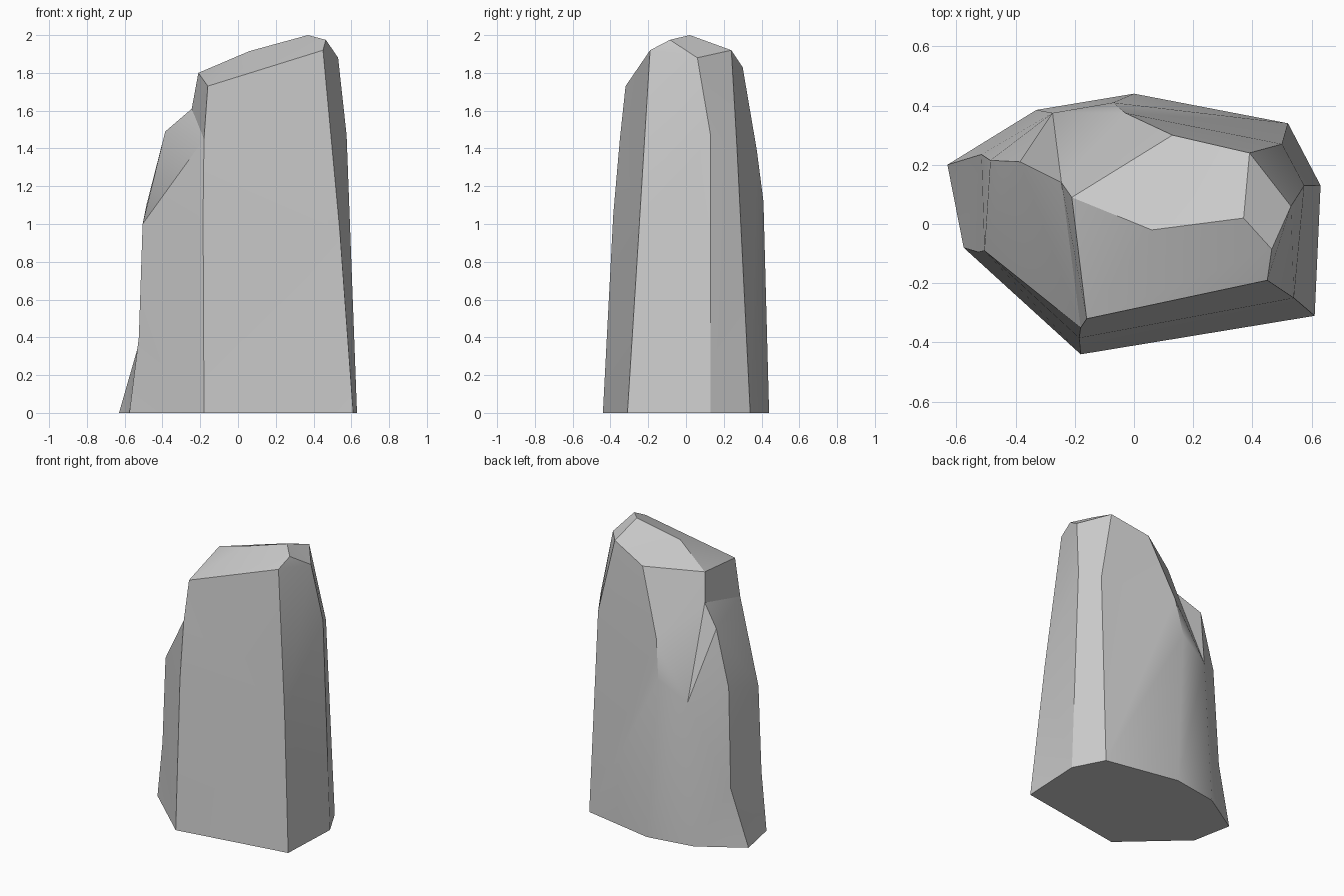
import bpy
import bmesh
import math

cube = bpy.data.objects.get("Cube")
if cube:
    bpy.data.objects.remove(cube, do_unlink=True)

# Plain grey stone
stone = bpy.data.materials.new("grey stone")
stone.use_nodes = True
stone.diffuse_color = (0.6, 0.6, 0.6, 1)
stone.node_tree.nodes["Principled BSDF"].inputs["Base Color"].default_value = stone.diffuse_color

bm = bmesh.new()


def ridge(*points):
    """Vertices running from the ground upward along one corner of the rock."""
    return [bm.verts.new(point) for point in points]


def add_face(*corners):
    """Fan of triangles around the first corner."""
    for second, third in zip(corners[1:], corners[2:]):
        bm.faces.new((corners[0], second, third))


def bridge(left, right):
    """Zip two neighbouring ridges together, always climbing the lower one."""
    i = j = 0
    while i < len(left) - 1 or j < len(right) - 1:
        climb_left = j == len(right) - 1 or (
            i < len(left) - 1 and left[i + 1].co.z <= right[j + 1].co.z)
        step = left[i + 1] if climb_left else right[j + 1]
        if step not in (left[i], right[j]):
            bm.faces.new((left[i], right[j], step))
        if climb_left:
            i += 1
        else:
            j += 1
        if left[i] is right[j]:
            break


# Ridges, counter-clockwise from the front corner
front = ridge((-.18, -.44, 0), (-.185, -.385, 1.05), (-.18, -.35, 1.45), (-.16, -.32, 1.73))
front_left = ridge((.61, -.31, 0), (.54, -.25, .95), (.45, -.19, 1.92))
left = ridge((.63, .13, 0), (.575, .13, 1.47), (.53, .06, 1.88))
back_left = ridge((.52, .34, 0), (.5, .27, 1.4), (.39, .24, 1.92))
back = ridge((0, .44, 0), (-.07, .41, 1.12), (-.03, .375, 1.39), (.13, .3, 1.83))
back_right = ridge((-.33, .385, 0), (-.275, .375, 1), (-.245, .14, 1.61), (-.21, .09, 1.8))
right = ridge((-.63, .2, 0), (-.515, .235, .4), (-.485, .215, 1.1), (-.385, .21, 1.49))
front_right = ridge((-.575, -.08, 0), (-.525, -.095, .4), (-.505, -.09, 1))
notch = back_right[2]

# Flanks
bridge(front, front_left)
bridge(front_left, left)
bridge(left, back_left)
bridge(back_left, back)
bridge(back, back_right)
bridge(back_right[:3], right + [notch])
bridge(right[:3], front_right)
bridge(front_right, front[:3])

# Shoulder ledge and the step rising from it
add_face(right[3], right[2], front_right[2], front[2], notch)
add_face(notch, front[2], front[3], back_right[3])

# Crown: front slope, top facet and side chamfer
brow, peak, dip = ridge((.465, -.085, 1.975), (.37, .02, 2), (.06, -.02, 1.915))
add_face(front[3], front_left[2], brow, peak, dip, back_right[3])
add_face(dip, peak, back_left[2], back[3], back_right[3])
add_face(peak, brow, left[2], back_left[2])
add_face(brow, front_left[2], left[2])

# Flat underside
corners = (front, front_left, left, back_left, back, back_right, right, front_right)
bm.faces.new([corner[0] for corner in reversed(corners)])
bmesh.ops.recalc_face_normals(bm, faces=bm.faces)

mesh = bpy.data.meshes.new("standing_rock")
bm.to_mesh(mesh)
bm.free()
mesh.materials.append(stone)
rock = bpy.data.objects.new("standing_rock", mesh)
bpy.context.collection.objects.link(rock)
bpy.ops.object.select_all(action="DESELECT")
rock.select_set(True)
bpy.context.view_layer.objects.active = rock
bpy.ops.object.shade_smooth_by_angle(angle=math.radians(30))
